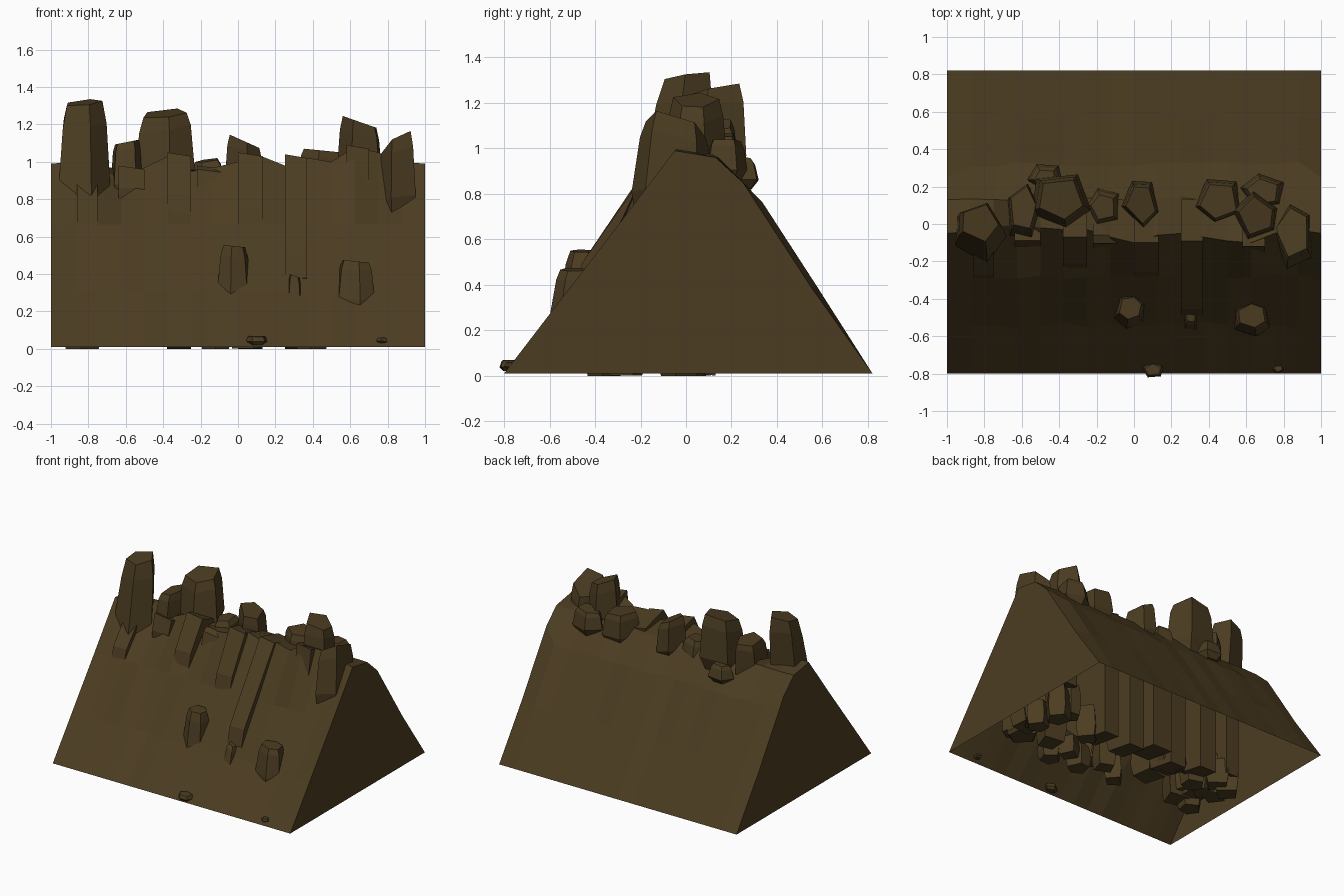
import bpy, bmesh, math, random

if "Cube" in bpy.data.objects:
    bpy.data.objects.remove(bpy.data.objects["Cube"])

random.seed(7)
brown = bpy.data.materials.new("brown_rock")
brown.diffuse_color = (0.072, 0.046, 0.0155, 1)
brown.use_nodes = True
brown.node_tree.nodes["Principled BSDF"].inputs["Base Color"].default_value = brown.diffuse_color


def finish(name, bm):
    bmesh.ops.recalc_face_normals(bm, faces=bm.faces)
    me = bpy.data.meshes.new(name)
    bm.to_mesh(me)
    bm.free()
    me.materials.append(brown)
    ob = bpy.data.objects.new(name, me)
    bpy.context.collection.objects.link(ob)
    return ob


def slope_y(z):
    """Front slope position at height z."""
    return -0.8 + (z - 0.01) / 1.307


# Ridge shell: a fluted slope profile swept along x, open underneath
end_profile = [(-0.80, 0.01), (-0.57, 0.31), (-0.30, 0.66), (-0.06, 0.99),
               (0.13, 0.96), (0.25, 0.85), (0.55, 0.39), (0.82, 0.01)]
mid_profile = [(-0.80, 0.01), (-0.54, 0.31), (-0.28, 0.665), (-0.06, 0.99),
               (0.13, 0.96), (0.32, 0.765), (0.565, 0.395), (0.82, 0.01)]
crest_z = [.99, 1.0, .98, .90, .97, 1.03, .95, .97, 1.0, 1.03, .98, 1.02, 1.0, 1.08, 1.05, 1.0, .99]
crest_y = [-.05, -.04, -.02, 0, -.02, -.03, -.03, -.07, -.1, -.06, -.05, -.07, -.09, -.1, -.05, -.03, -.05]
bm = bmesh.new()
rows = []
for i in range(17):
    inner = 0 < i < 16
    row = []
    for j, (y, z) in enumerate(mid_profile if inner else end_profile):
        if j == 3:
            y, z = crest_y[i], crest_z[i]
        elif inner and j in (1, 2, 4, 5, 6):
            y += random.uniform(-0.015, 0.015)
        row.append(bm.verts.new((-1 + i * 0.125, y, z)))
    rows.append(row)
for a, b in zip(rows, rows[1:]):
    for j in range(len(end_profile) - 1):
        bm.faces.new((a[j], b[j], b[j + 1], a[j + 1]))
bm.faces.new(rows[0])
bm.faces.new(rows[-1][::-1])
finish("ridge_slopes", bm)


def column(name, x0, x1, zb, zt, yt, z0, yb):
    """Standing slab whose sloping front breaks through the ridge face."""
    zm = zb + 0.12
    side = [(slope_y(zb) + 0.03, zb), (slope_y(zm) - 0.03, zm), (yt, zt),
            (yb, zt - 0.06), (yb, z0), (max(slope_y(zb) + 0.06, -0.12), z0 + 0.04)]
    bm = bmesh.new()
    left = [bm.verts.new((x0, y, z)) for y, z in side]
    right = [bm.verts.new((x1, y, z - 0.02 * (z > 0.9))) for y, z in side]
    bm.faces.new(left)
    bm.faces.new(right[::-1])
    for k in range(6):
        n = (k + 1) % 6
        bm.faces.new((left[k], right[k], right[n], left[n]))
    finish(name, bm)


columns = [(-.86, -.75, .62, .99, -.07, .1, .10), (-.64, -.50, .86, .95, 0, .05, .12),
           (-.38, -.25, .70, 1.05, -.07, .0, .10), (-.22, -.06, .84, .98, -.06, .05, .14),
           (0, .13, .64, 1.05, -.10, 0, .11), (.25, .37, .38, 1.04, -.09, 0, .13),
           (.58, .70, .78, 1.09, -.12, .3, .08)]
for n, c in enumerate(columns):
    column(f"column_{n + 1}", *c)


def rock(name, x, y, z, top=0.75, tilt=(0, 0), lean=0.0, turn=0.0, sides=5, base=0.6):
    """Faceted boulder filling the given x, y and z ranges."""
    cx, cy = sum(x) / 2, sum(y) / 2
    height = z[1] - z[0]
    angles = [turn + 2 * math.pi * (k + random.uniform(-.15, .15)) / sides for k in range(sides)]
    ring = [(math.cos(a), math.sin(a)) for a in angles]
    lo = [min(p[d] for p in ring) for d in (0, 1)]
    hi = [max(p[d] for p in ring) for d in (0, 1)]
    ring = [(2 * (p[0] - lo[0]) / (hi[0] - lo[0]) - 1,
             2 * (p[1] - lo[1]) / (hi[1] - lo[1]) - 1) for p in ring]
    hx, hy = (x[1] - x[0]) / 2, (y[1] - y[0]) / 2
    bm = bmesh.new()
    levels = []
    for f, s in ((0, base), (.35, 1), (.86, .5 + top / 2), (1, top)):
        slant = [f * s * (tilt[0] * hx * p[0] + tilt[1] * hy * p[1]) for p in ring]
        verts = []
        for (px, py), dz in zip(ring, slant):
            dz -= max(slant)
            if 0 < f < 1:
                dz += random.uniform(-.04, .04) * height
            verts.append(bm.verts.new((cx + hx * s * px, cy + hy * s * py + lean * f,
                                       z[0] + f * height + dz)))
        levels.append(verts)
    bm.faces.new(levels[0][::-1])
    bm.faces.new(levels[-1])
    for a, b in zip(levels, levels[1:]):
        for k in range(sides):
            n = (k + 1) % sides
            bm.faces.new((a[k], a[n], b[n], b[k]))
    finish(name, bm)


# Boulders along the crest
rock("tall_end_boulder", (-.96, -.68), (-.24, .05), (.58, 1.335), .68, (.1, .15), .10, 0, 5, .8)
rock("large_boulder", (-.55, -.23), (-.03, .26), (.80, 1.285), .72, (.1, .2), .015, .98)
rock("left_boulder", (-.68, -.50), (-.10, .20), (.76, 1.12), .75, (.2, 0), .04, .2)
rock("back_left_boulder", (-.57, -.38), (.16, .32), (.82, .96), .6, (.1, 0), 0, .9)
rock("low_boulder", (-.27, -.07), (-.02, .20), (.80, 1.02), .6, (.15, .1), 0, .6)
rock("middle_boulder", (-.07, .14), (-.03, .23), (.80, 1.145), .75, (-.45, 0), 0, .9)
rock("right_boulder", (.32, .58), (0, .24), (.80, 1.07), .75, (-.1, 0), 0, .8)
rock("high_right_boulder", (.53, .77), (-.09, .18), (.80, 1.245), .75, (-.35, 0), 0, .5)
rock("back_right_boulder", (.57, .80), (.08, .27), (.84, 1.04), .7, (.1, 0), 0, .4)
rock("slanted_end_boulder", (.73, .95), (-.25, .10), (.62, 1.165), .75, (.6, -.3), .03, .5, 5, .75)

# Stones on the front slope and at its foot
rock("slope_stone_left", (-.11, .07), (-.57, -.39), (.17, .555), .65, (-.1, 0), .03, .3, 6, .85)
rock("slope_stone_right", (.53, .73), (-.61, -.43), (.17, .475), .7, (-.1, 0), .03, .6, 6, .9)
rock("slope_stone_small", (.26, .35), (-.58, -.44), (.20, .40), .6, (-.4, 0), .03, .2)
rock("foot_stone", (.04, .16), (-.82, -.73), (.02, .07), .6, (0, 0), 0, .4)
rock("foot_pebble", (.74, .80), (-.80, -.74), (.03, .06), .6, (0, 0), 0, .9)

# Rubble heaped inside the hollow underside, kept within the slopes
heaps = [(.54, -.25, .26, .24, 12), (-.62, -.17, .28, .20, 14), (.0, -.30, .2, .12, 4)]
for h, (hx, hy, wx, wy, count) in enumerate(heaps):
    for k in range(count):
        x = hx + random.uniform(-wx, wx)
        y = hy + random.uniform(-wy, wy)
        r = random.uniform(.075, .115)
        z = random.uniform(0, .14) if k else 0
        limit = (y - r + .72) * 1.25
        z1 = min(z + random.uniform(.16, .34), max(limit, z + .08))
        rock(f"rubble_{h + 1}_{k + 1}", (x - r, x + r), (y - r, y + r), (z, z1),
             .8, (random.uniform(-.3, .3), random.uniform(-.3, .3)), 0, k, 4 + k % 2, .85)
